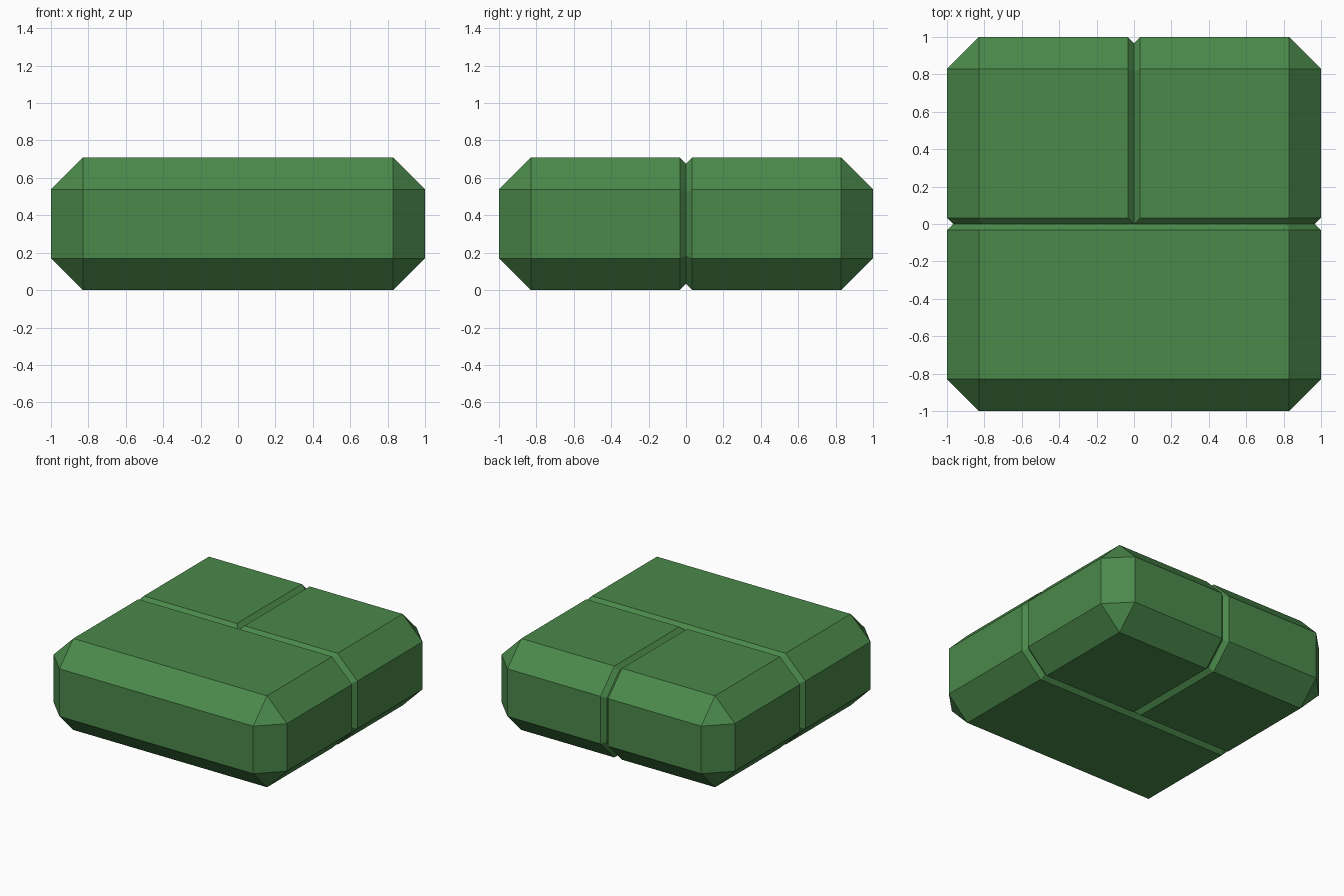
import bpy, bmesh

if "Cube" in bpy.data.objects:
    bpy.data.objects.remove(bpy.data.objects["Cube"])

HEIGHT = 0.708
CHAMFER = 0.17
GROOVE = 0.033

green = bpy.data.materials.new("leaf_green")
green.diffuse_color = (0.07, 0.25, 0.07, 1.0)
green.use_nodes = True
green.node_tree.nodes["Principled BSDF"].inputs["Base Color"].default_value = green.diffuse_color


def block(name, x0, x1, y0, y1):
    """Chamfered box; sides lying on x = 0 or y = 0 are seams with a narrow bevel."""
    bm = bmesh.new()
    bmesh.ops.create_cube(bm, size=1)
    for v in bm.verts:
        v.co.x = x0 if v.co.x < 0 else x1
        v.co.y = y0 if v.co.y < 0 else y1
        v.co.z = 0 if v.co.z < 0 else HEIGHT

    def is_seam(face):
        return any(all(abs(v.co[a]) < 1e-5 for v in face.verts) for a in (0, 1))

    # wide chamfer on the outer edges
    outer = [e for e in bm.edges if not any(is_seam(f) for f in e.link_faces)]
    bmesh.ops.bevel(bm, geom=outer, offset=CHAMFER, segments=1,
                    affect='EDGES', clamp_overlap=False)
    # narrow chamfer round the seams, forming half of each V groove
    rim = [e for e in bm.edges if sum(is_seam(f) for f in e.link_faces) == 1]
    bmesh.ops.bevel(bm, geom=rim, offset=GROOVE, segments=1,
                    affect='EDGES', clamp_overlap=False)
    bmesh.ops.recalc_face_normals(bm, faces=bm.faces[:])

    mesh = bpy.data.meshes.new(name)
    bm.to_mesh(mesh)
    bm.free()
    mesh.materials.append(green)
    obj = bpy.data.objects.new(name, mesh)
    bpy.context.collection.objects.link(obj)


# one full-width block in front, two half-width blocks behind
block("front_block", -1, 1, -1, 0)
block("back_left_block", -1, 0, 0, 1)
block("back_right_block", 0, 1, 0, 1)
